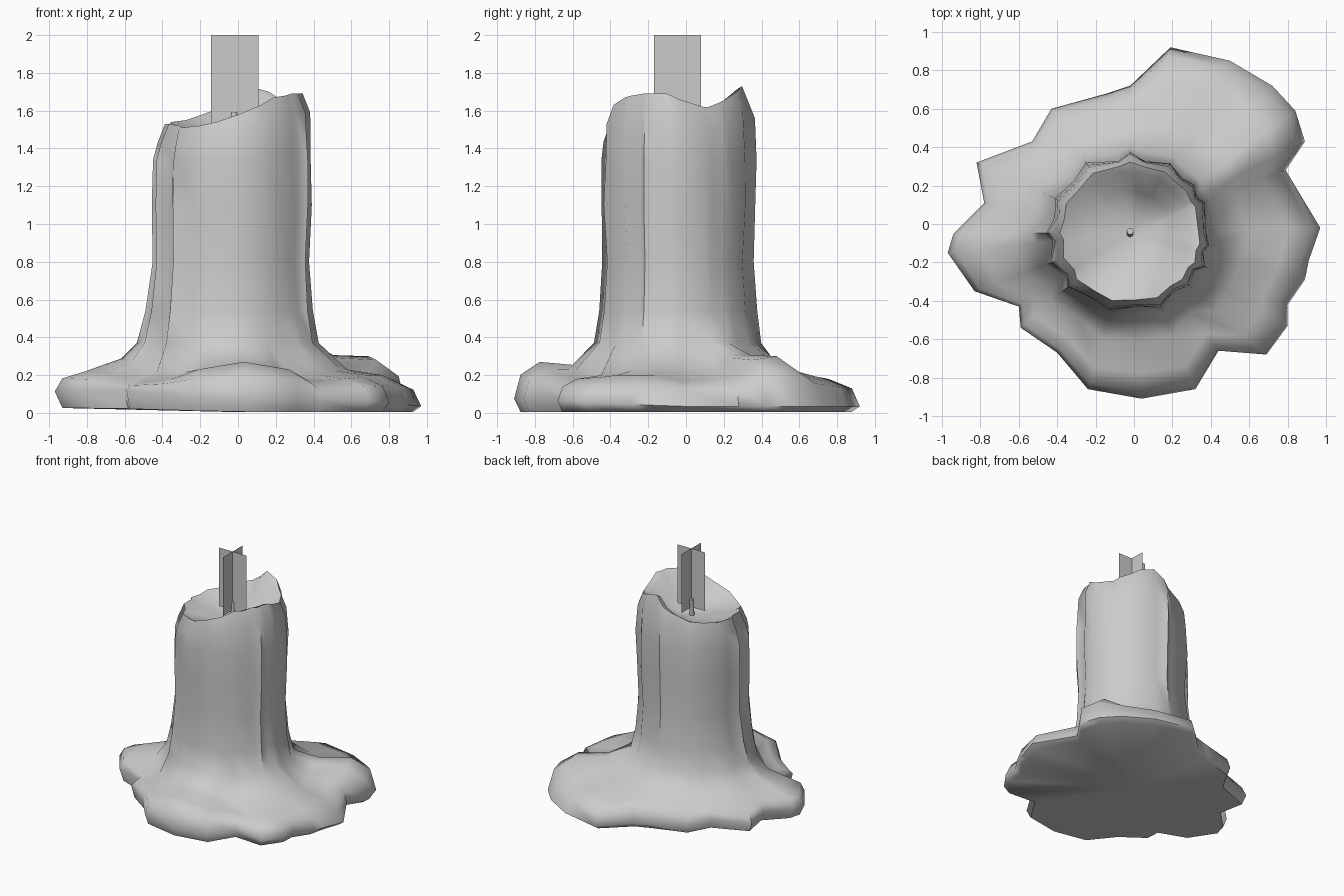
import bpy, bmesh, math, random
from mathutils import Vector

if "Cube" in bpy.data.objects:
    bpy.data.objects.remove(bpy.data.objects["Cube"])

random.seed(4)
CX, CY = -0.02, -0.045

# Wax columns, clockwise from the back: puddle edge x, y, puddle top height, rim height
COLS = [
    (.19, .92, .18, 1.73), (.50, .85, .19, 1.70), (.72, .72, .22, 1.66), (.84, .59, .30, 1.64),
    (.89, .43, .28, 1.62), (.79, .28, .19, 1.62), (.97, -.02, .17, 1.66), (.91, -.19, .20, 1.69),
    (.89, -.29, .20, 1.69), (.80, -.42, .20, 1.69), (.80, -.53, .19, 1.69), (.69, -.68, .18, 1.68),
    (.44, -.66, .17, 1.67), (.32, -.86, .23, 1.63), (.04, -.91, .27, 1.58), (-.24, -.86, .23, 1.54),
    (-.40, -.67, .18, 1.52), (-.59, -.54, .16, 1.51), (-.60, -.43, .17, 1.52), (-.83, -.35, .21, 1.53),
    (-.97, -.15, .22, 1.53), (-.94, -.05, .22, 1.53), (-.78, .11, .20, 1.53), (-.82, .32, .20, 1.54),
    (-.53, .43, .19, 1.55), (-.43, .60, .19, 1.57), (-.14, .68, .20, 1.62), (-.02, .72, .20, 1.66)]


def column(i, x, y, h, rim):
    """Points of one vertical strip, from the underside to the bowl floor."""
    d = Vector((x - CX, y - CY))
    edge = d.length
    d.normalize()
    ridge = (.014 if i % 2 else -.016) + random.uniform(-.008, .008)
    trunk = 0.402 + ridge
    left, front = max(0, -d.x), max(0, -d.y)
    out = lambda t: trunk + (edge - trunk) * t
    edge_z = 0.035 + 0.075 * left + 0.04 * front
    wob = lambda: random.uniform(-.008, .008)
    prof = [(out(.93), .006 + .02 * left), (edge, edge_z), (out(.93), edge_z + (h - edge_z) * .65),
            (out(.72), h), (out(.36), .09 + h * .72 + .04 * left - .03 * front),
            (out(.07 + .13 * left), .37), (out(.01 + .10 * left), .54),
            (trunk - .01 + .02 * left + wob(), .80), (trunk + .02 * left + wob(), 1.10),
            (trunk + .01 * left + wob(), 1.34), (.393 + ridge, rim - .10), (.360 + ridge * .5, rim),
            (.318, rim - .02), (.22, 1.47 + (rim - 1.5) * .35), (.10, 1.46)]
    return [(CX + d.x * r, CY + d.y * r, z) for r, z in prof]


def make(name, bm):
    bmesh.ops.recalc_face_normals(bm, faces=bm.faces)
    me = bpy.data.meshes.new(name)
    bm.to_mesh(me)
    bm.free()
    ob = bpy.data.objects.new(name, me)
    bpy.context.collection.objects.link(ob)
    return ob


# Melted wax body with puddled base and hollow top
bm = bmesh.new()
strips = [[bm.verts.new(p) for p in column(i, *c)] for i, c in enumerate(COLS)]
bottom = bm.verts.new((0, 0, .004))
floor = bm.verts.new((CX, CY, 1.455))
for i, s in enumerate(strips):
    n = strips[(i + 1) % len(strips)]
    for j in range(len(s) - 1):
        bm.faces.new((s[j], n[j], n[j + 1], s[j + 1]))
    bm.faces.new((bottom, n[0], s[0]))
    bm.faces.new((floor, s[-1], n[-1]))
wax = make("candle_wax", bm)

# Wick, leaning slightly
bpy.ops.mesh.primitive_cylinder_add(vertices=8, radius=.018, depth=.16,
                                    location=(CX, CY, 1.512), rotation=(math.radians(-5), 0, 0))
wick = bpy.context.object
wick.name = "wick"

# Flame cards: two crossed upright planes
bm = bmesh.new()
for dx, dy in ((.125, 0), (0, .125)):
    bm.faces.new([bm.verts.new((-.017 + s * dx, CY + s * dy, z))
                  for s, z in ((-1, 1.52), (1, 1.52), (1, 2), (-1, 2))])
make("flame_cards", bm)

# Smooth shading on wax and wick
for ob in bpy.data.objects:
    ob.select_set(ob in (wax, wick))
bpy.context.view_layer.objects.active = wax
bpy.ops.object.shade_smooth_by_angle(angle=math.radians(60))
